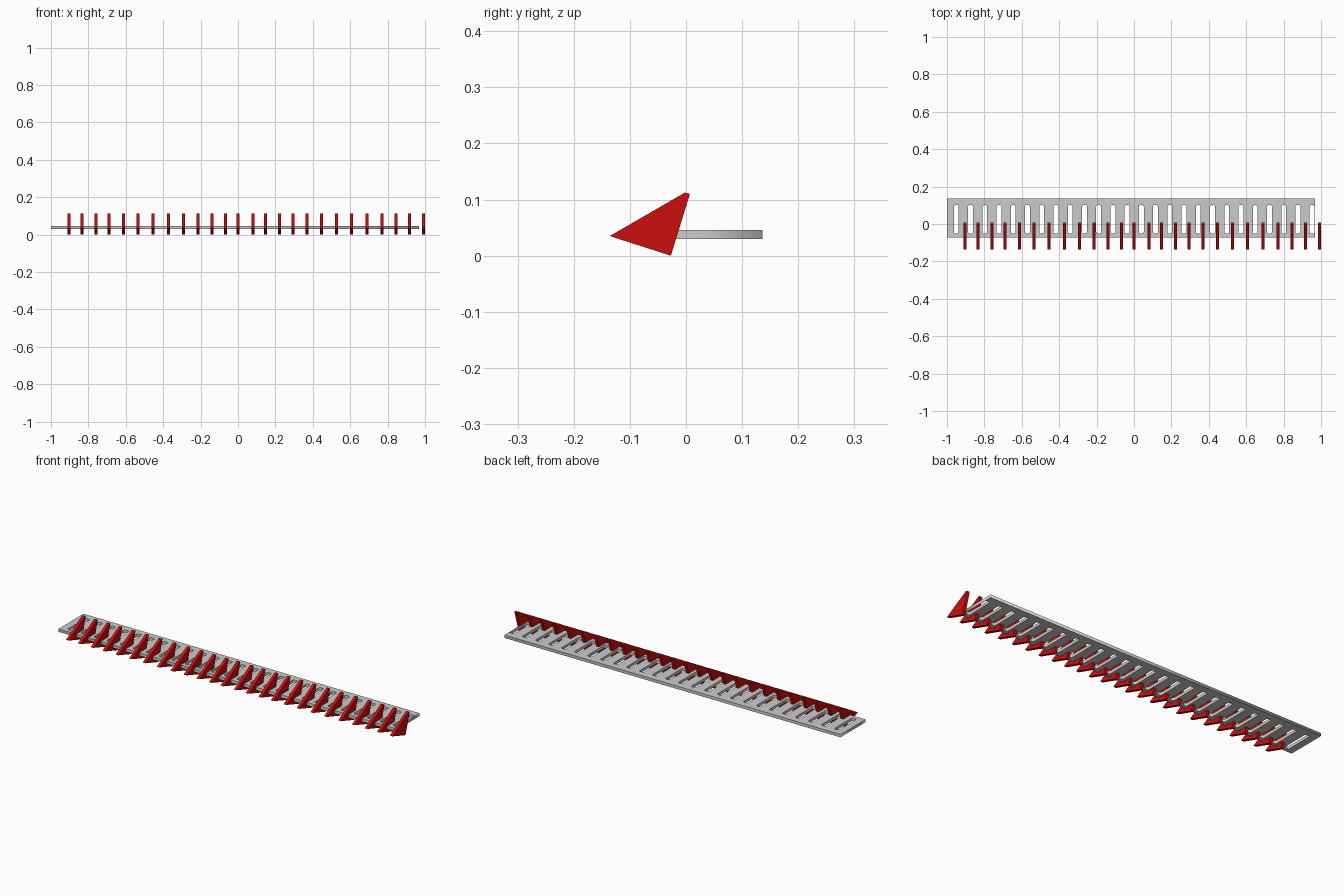
import bpy, bmesh, math

if "Cube" in bpy.data.objects:
    bpy.data.objects.remove(bpy.data.objects["Cube"])

red = bpy.data.materials.new("red")
red.diffuse_color = (0.6, 0.005, 0.004, 1)
red.use_nodes = True
red.node_tree.nodes["Principled BSDF"].inputs["Base Color"].default_value = red.diffuse_color


def add_loop(curve, points):
    s = curve.splines.new('POLY')
    s.points.add(len(points) - 1)
    for p, (x, y) in zip(s.points, points):
        p.co = (x, y, 0, 1)
    s.use_cyclic_u = True


def rounded_rect(cx, cy, w, h, r, n=3):
    pts = []
    for i, (sx, sy) in enumerate([(1, 1), (-1, 1), (-1, -1), (1, -1)]):
        for k in range(n + 1):
            a = math.pi / 2 * (i + k / n)
            pts.append((cx + sx * (w / 2 - r) + r * math.cos(a),
                        cy + sy * (h / 2 - r) + r * math.sin(a)))
    return pts


# Flat bar with a row of slots
curve = bpy.data.curves.new("slotted_bar", 'CURVE')
curve.dimensions = '2D'
curve.fill_mode = 'BOTH'
curve.extrude = 0.0078
add_loop(curve, [(-1, -0.073), (0.968, -0.073), (0.968, 0.136), (-1, 0.136)])
for i in range(26):
    add_loop(curve, rounded_rect(-0.95 + i * 0.0761, 0.025, 0.026, 0.152, 0.008))
bar = bpy.data.objects.new("slotted_bar", curve)
bar.location.z = 0.0377
bpy.context.collection.objects.link(bar)
bpy.context.view_layer.objects.active = bar
bar.select_set(True)
bpy.ops.object.convert(target='MESH')

# Triangular blade, shared by every tooth
profile = [(-0.136, 0.035), (-0.027, 0.0), (0.007, 0.110), (-0.002, 0.1125)]
T = 0.008
bm = bmesh.new()
face = bm.faces.new([bm.verts.new((-T, y, z)) for y, z in profile])
ext = bmesh.ops.extrude_face_region(bm, geom=[face])
bmesh.ops.translate(bm, vec=(2 * T, 0, 0),
                    verts=[v for v in ext["geom"] if isinstance(v, bmesh.types.BMVert)])
bmesh.ops.recalc_face_normals(bm, faces=bm.faces)
blade = bpy.data.meshes.new("blade")
bm.to_mesh(blade)
bm.free()
blade.materials.append(red)

# Slightly uneven spacing along the bar
positions = [-.904, -.834, -.76, -.69, -.613, -.535, -.455, -.372, -.292,
             -.215, -.14, -.067, .001, .079, .148, .223, .295, .37, .447,
             .527, .607, .69, .77, .845, .917, .992]
for x in positions:
    ob = bpy.data.objects.new("blade", blade)
    ob.location.x = x
    bpy.context.collection.objects.link(ob)
